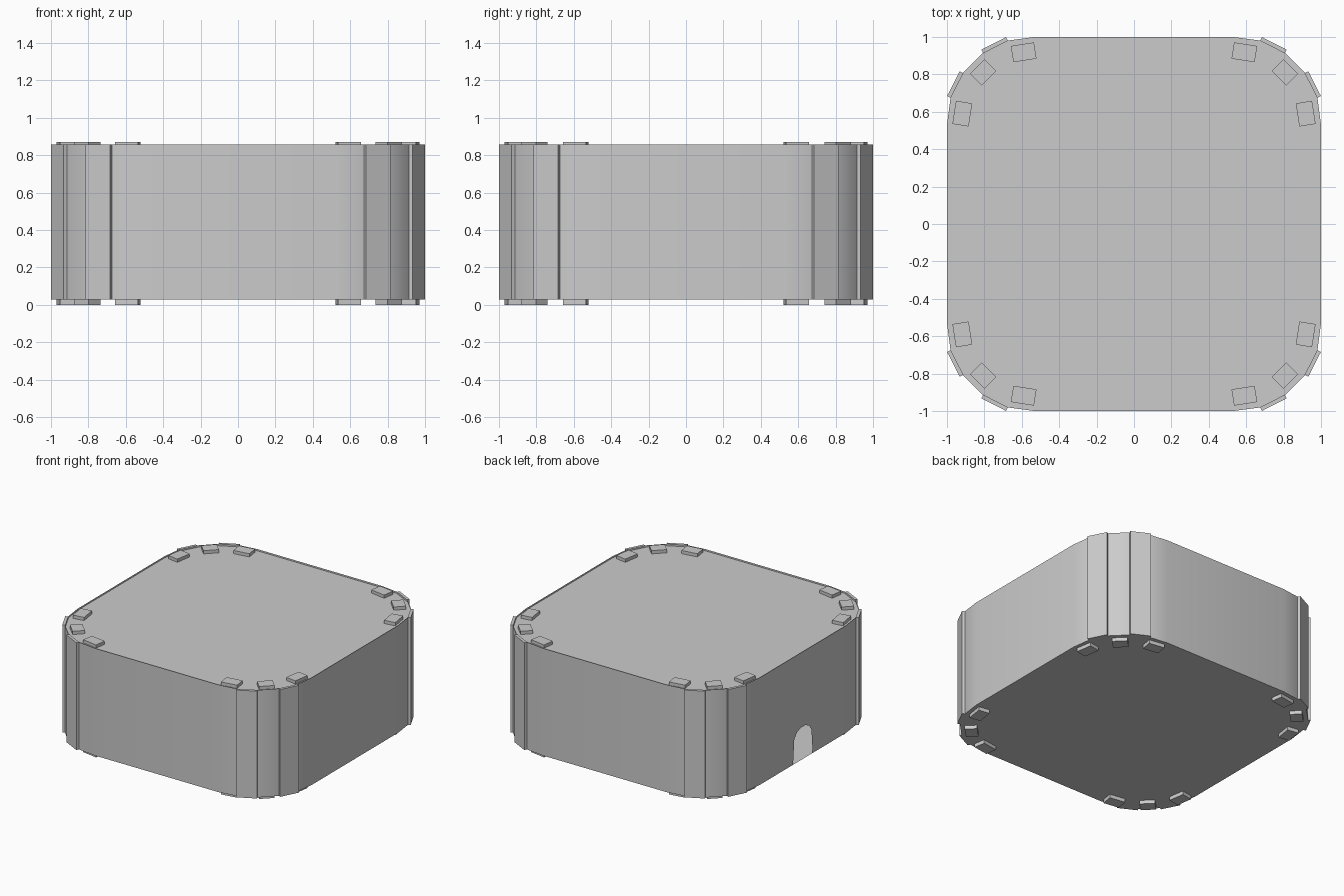
import bpy, bmesh
from math import radians
from mathutils import Matrix, Vector

if "Cube" in bpy.data.objects:
    bpy.data.objects.remove(bpy.data.objects["Cube"])

Z0, LID, Z1, ZT = 0.028, 0.845, 0.858, 0.87

# rounded-square outline, counter-clockwise, built from one quarter
quarter = [(1, 0.53), (0.98, 0.68), (0.912, 0.812),
           (0.812, 0.912), (0.68, 0.98), (0.53, 1)]
outline = []
for sx, sy in ((1, 1), (-1, 1), (-1, -1), (1, -1)):
    pts = [(sx * x, sy * y) for x, y in quarter]
    outline += pts if sx * sy > 0 else pts[::-1]


def finish(name, bm, smooth=False):
    mesh = bpy.data.meshes.new(name)
    bm.to_mesh(mesh)
    bm.free()
    ob = bpy.data.objects.new(name, mesh)
    bpy.context.collection.objects.link(ob)
    if smooth:
        bpy.ops.object.select_all(action='DESELECT')
        ob.select_set(True)
        bpy.context.view_layer.objects.active = ob
        bpy.ops.object.shade_smooth_by_angle(angle=radians(30))
    return ob


def sheet(name, z, up):
    bm = bmesh.new()
    vs = [bm.verts.new((x, y, z)) for x, y in outline]
    bm.faces.new(vs if up else vs[::-1])
    return finish(name, bm)


def block(bm, center, size, angle):
    m = (Matrix.Translation(center) @ Matrix.Rotation(angle, 4, 'Z')
         @ Matrix.Diagonal((*size, 1)))
    bmesh.ops.create_cube(bm, size=1, matrix=m)


# thin wall, with an arched doorway notched into the left side
door = [(0.12, 0), (0.105, 0.19), (0.075, 0.23), (0.03, 0.25),
        (-0.03, 0.25), (-0.075, 0.23), (-0.105, 0.19), (-0.12, 0)]
bm = bmesh.new()
low = [bm.verts.new((x, y, Z0)) for x, y in outline]
high = [bm.verts.new((x, y, Z1)) for x, y in outline]
for i, (x, y) in enumerate(outline):
    j = (i + 1) % len(outline)
    notch = []
    if x == -1 and outline[j][0] == -1:
        notch = [bm.verts.new((-1, dy, Z0 + dz)) for dy, dz in door]
    bm.faces.new([low[i]] + notch + [low[j], high[j], high[i]])
finish("wall", bm, smooth=True)

# lid and floor panels closing the shell
sheet("lid", LID, True)
sheet("floor", Z0, False)

# corner strips and tabs, repeated in all four corners
strips, top_tabs, feet = bmesh.new(), bmesh.new(), bmesh.new()
tab_spots = [(0.59, 0.918, -9, 0.125), (0.806, 0.811, -45, 0.11),
             (0.918, 0.59, -81, 0.125)]
for sx in (1, -1):
    for sy in (1, -1):
        for x, y, a in ((0.745, 0.956, -27), (0.956, 0.745, -63)):
            block(strips, Vector((sx * x, sy * y, (Z0 + Z1) / 2)),
                  (0.148, 0.022, Z1 - Z0), radians(a * sx * sy))
        for x, y, a, length in tab_spots:
            for bm, lo, hi in ((top_tabs, LID, ZT), (feet, 0, Z0)):
                block(bm, Vector((sx * x, sy * y, (lo + hi) / 2)),
                      (length, 0.088, hi - lo), radians(a * sx * sy))
finish("corner_strips", strips)
finish("top_tabs", top_tabs)
finish("bottom_tabs", feet)
